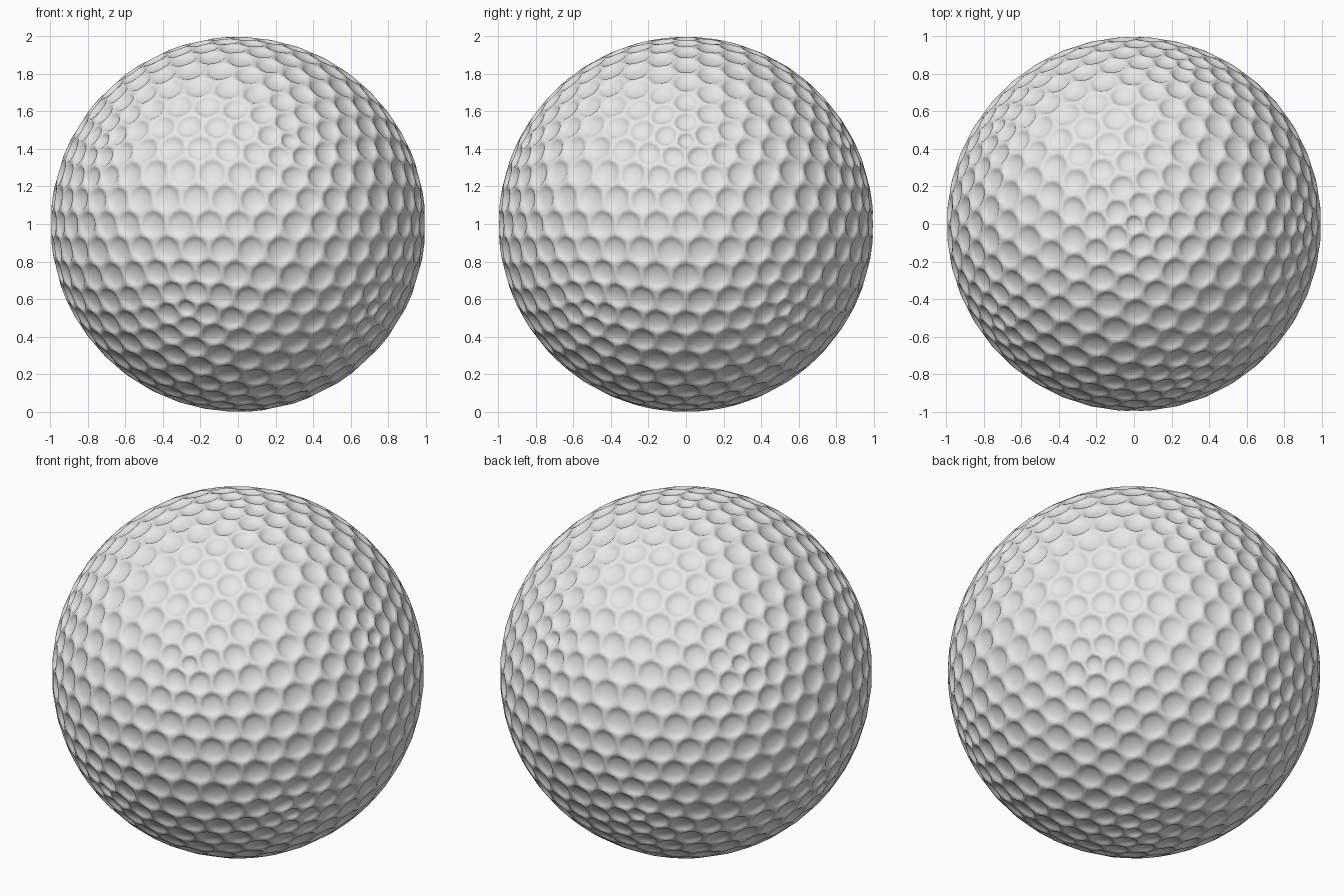
import bpy, bmesh, math
from mathutils import Vector

cube = bpy.data.objects.get("Cube")
if cube:
    bpy.data.objects.remove(cube, do_unlink=True)

RADIUS = 1.002
CENTRE = Vector((0, 0, 0.998))
# Dimple rings: (scale towards the dimple centre, depth)
RINGS = [(0.88, 0.008), (0.55, 0.024)]


def ordered_ring(vert):
    """Faces around a vertex, counter-clockwise seen from outside."""
    normal = vert.co.normalized()
    u = normal.orthogonal().normalized()
    w = normal.cross(u)

    def angle(face):
        d = face.calc_center_median() - vert.co
        return math.atan2(d.dot(w), d.dot(u))
    return sorted(vert.link_faces, key=angle)


# Geodesic grid: each vertex becomes the middle of one dimple
grid = bmesh.new()
bmesh.ops.create_icosphere(grid, subdivisions=4, radius=1)
grid.faces.ensure_lookup_table()
grid.faces.index_update()

# Shared ridge corners sit at the middle of the grid triangles
ball = bmesh.new()
corners = [ball.verts.new(f.calc_center_median().normalized() * RADIUS)
           for f in grid.faces]

# Sink a rounded bowl inside every ridge cell
for vert in grid.verts:
    outer = [corners[f.index] for f in ordered_ring(vert)]
    rim = [c.co.copy() for c in outer]
    middle = sum(rim, Vector()) / len(rim)
    inward = -middle.normalized()
    for scale, depth in RINGS:
        inner = [ball.verts.new(middle.lerp(p, scale) + inward * depth)
                 for p in rim]
        for i in range(len(rim)):
            j = (i + 1) % len(rim)
            ball.faces.new((outer[i], outer[j], inner[j], inner[i]))
        outer = inner
    ball.faces.new(outer)
grid.free()

for face in ball.faces:
    face.smooth = True
mesh = bpy.data.meshes.new("dimpled_ball")
ball.to_mesh(mesh)
ball.free()

obj = bpy.data.objects.new("dimpled_ball", mesh)
obj.location = CENTRE
bpy.context.collection.objects.link(obj)

# Round the ridges and bowls
subsurf = obj.modifiers.new("rounding", 'SUBSURF')
subsurf.levels = 1
subsurf.render_levels = 1

# Plain white finish
white = bpy.data.materials.new("white")
white.use_nodes = True
colour = (0.8, 0.8, 0.8, 1)
white.diffuse_color = colour
white.node_tree.nodes["Principled BSDF"].inputs["Base Color"].default_value = colour
mesh.materials.append(white)
